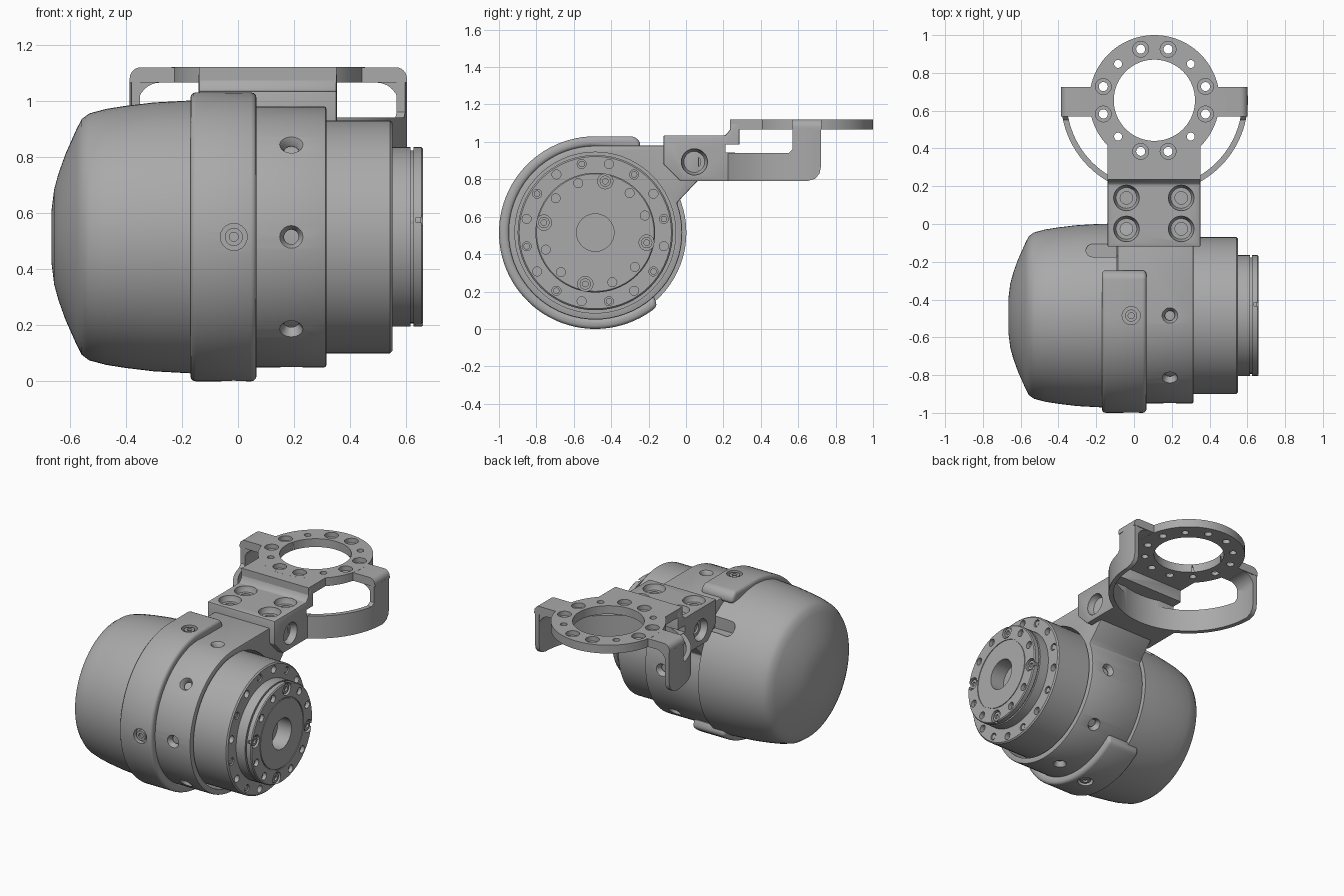
import bpy, bmesh
from math import sin, cos, radians, pi
from mathutils import Matrix, Vector

if "Cube" in bpy.data.objects:
    bpy.data.objects.remove(bpy.data.objects["Cube"], do_unlink=True)

CY, CZ = -0.485, 0.515        # motor axis, parallel to x
PX, PY = 0.108, 0.655         # centre of the mounting ring

grey = bpy.data.materials.new("machined grey")
grey.use_nodes = True
grey.diffuse_color = (0.4, 0.4, 0.4, 1)
grey.node_tree.nodes["Principled BSDF"].inputs["Base Color"].default_value = (0.4, 0.4, 0.4, 1)


# Helpers
def lathe(bm, profile, matrix, segs=24, closed=False):
    """Revolve (axial, radius) points around local z."""
    rings = []
    for h, r in profile:
        if r == 0:
            rings.append([bm.verts.new(matrix @ Vector((0, 0, h)))] * segs)
        else:
            rings.append([bm.verts.new(matrix @ Vector((r * cos(2 * pi * i / segs), r * sin(2 * pi * i / segs), h)))
                          for i in range(segs)])
    pairs = list(zip(rings, rings[1:]))
    if closed:
        pairs.append((rings[-1], rings[0]))
    for a, b in pairs:
        for i in range(segs):
            j = (i + 1) % segs
            corners = list(dict.fromkeys([a[i], a[j], b[j], b[i]]))
            bm.faces.new(corners)


def prism(bm, pts, lo, hi, axis):
    """Extrude a 2D outline along an axis."""
    place = {"x": lambda u, v, w: (w, u, v), "y": lambda u, v, w: (u, w, v), "z": lambda u, v, w: (u, v, w)}[axis]
    a = [bm.verts.new(place(u, v, lo)) for u, v in pts]
    b = [bm.verts.new(place(u, v, hi)) for u, v in pts]
    bm.faces.new(a)
    bm.faces.new(b[::-1])
    for i in range(len(pts)):
        j = (i + 1) % len(pts)
        bm.faces.new((a[i], a[j], b[j], b[i]))


def box(bm, x, y, z):
    prism(bm, [(x[0], y[0]), (x[1], y[0]), (x[1], y[1]), (x[0], y[1])], z[0], z[1], "z")


def make(name, build, *args, **kw):
    bm = bmesh.new()
    build(bm, *args, **kw)
    bmesh.ops.recalc_face_normals(bm, faces=bm.faces)
    mesh = bpy.data.meshes.new(name)
    bm.to_mesh(mesh)
    bm.free()
    mesh.materials.append(grey)
    ob = bpy.data.objects.new(name, mesh)
    bpy.context.collection.objects.link(ob)
    return ob


def bake(ob):
    bpy.context.view_layer.update()
    ev = ob.evaluated_get(bpy.context.evaluated_depsgraph_get())
    mesh = bpy.data.meshes.new_from_object(ev)
    ob.modifiers.clear()
    ob.data = mesh


def boolean(ob, other, op="DIFFERENCE"):
    m = ob.modifiers.new("cut", "BOOLEAN")
    m.operation, m.solver, m.object = op, "EXACT", other
    bake(ob)
    bpy.data.objects.remove(other, do_unlink=True)


def bevel(ob, width, segs=2):
    m = ob.modifiers.new("bevel", "BEVEL")
    m.width, m.segments, m.limit_method, m.angle_limit = width, segs, "ANGLE", radians(40)
    bake(ob)


def along_x(y=CY, z=CZ):
    return Matrix.Translation((0, y, z)) @ Matrix.Rotation(pi / 2, 4, "Y")


def radial(x, deg):
    return Matrix.Translation((x, CY, CZ)) @ Matrix.Rotation(radians(deg - 90), 4, "X")


def polar(r, deg, c=(CY, CZ)):
    return c[0] + r * cos(radians(deg)), c[1] + r * sin(radians(deg))


def many(bm, profile, matrices, segs=20):
    for m in matrices:
        lathe(bm, profile, m, segs)


def rod(lo, hi, r):
    return [(lo, 0), (lo, r), (hi, r), (hi, 0)]


# Motor housing: rounded rear cap with a small slot
dome = [(-.665, 0), (-.665, .09), (-.655, .17), (-.64, .225), (-.615, .295), (-.575, .385), (-.557, .42),
        (-.53, .44), (-.47, .456), (-.4, .467), (-.3, .479), (-.17, .486), (-.09, .487), (-.09, 0)]
housing = make("motor_housing", lathe, dome, along_x(), 72)
slot = [polar(.034, a, (-.22, -.14)) for a in range(90, 271, 20)] + [(0, -.174), (0, -.106)]
boolean(housing, make("slot_cutter", prism, slot, .81, 1.1, "z"))

# Motor body with a ring of bolt holes in its end face
body = make("motor_body", lathe, [(-.1, 0), (-.1, .415), (.542, .415), (.55, .407), (.55, 0)], along_x(), 72)
outer = [along_x(*polar(.374, 11.25 + 22.5 * i)) for i in range(16)]
boolean(body, make("hole_cutter", many, rod(.52, .6, .024), outer))
make("body_bolts", many, rod(.5, .546, .017), outer[::2])

# Output flange: groove in the rim, face groove, central bore, bolt holes
flange_profile = [(.54, 0), (.54, .32), (.615, .32), (.615, .308), (.625, .308), (.625, .32), (.654, .32),
                  (.66, .314), (.66, .228), (.655, .228), (.655, .222), (.66, .222), (.66, .1), (.56, .1), (.56, 0)]
flange = make("output_flange", lathe, flange_profile, along_x(), 72)
inner = [along_x(*polar(.28, 19 + 30 * i)) for i in range(12)]
notches = [m for i, m in enumerate(inner) if i % 3 == 2]
holes = [m for i, m in enumerate(inner) if i % 3 != 2]
boolean(flange, make("notch_cutter", many, rod(.635, .7, .041), notches))
boolean(flange, make("hole_cutter", many, rod(.635, .7, .024), holes))
make("flange_bolts", many, [(.6, 0), (.6, .03), (.652, .03), (.652, .015), (.64, .015), (.64, 0)], notches)

# Clamp ring with the web that carries the bracket
ring_outline = [polar(.465, 90 + a) for a in range(0, 292, 5)] + [(-.024, .70), (.07, .80), (.07, CZ + .465)]
ring = make("clamp_ring", prism, ring_outline, -.088, .315, "x")
bevel(ring, .008)
boolean(ring, make("bore_cutter", lathe, rod(.15, .4, .43), along_x(), 72))
ring_holes = [radial(.19, a) for a in range(90, 361, 45)]
boolean(ring, make("hole_cutter", many, [(.425, 0), (.425, .026), (.44, .026), (.472, .046), (.5, .046), (.5, 0)],
                   ring_holes))

# Clamp band wrapped around most of the ring, with a flat tab on top
band_outline = [polar(.515, a) for a in range(90, 314, 4)] + [polar(.46, a) for a in range(313, 89, -4)]
band_outline += [(-.245, CZ + .44), (-.245, CZ + .485), (-.275, CZ + .515)]
band = make("clamp_band", prism, band_outline, -.17, .066, "x")
bevel(band, .022, 3)
band_holes = [radial(-.015, a) for a in (90, 180, 270)]
boolean(band, make("hole_cutter", many, rod(.485, .6, .048), band_holes))
screws = make("band_screws", many, rod(.45, .508, .032), band_holes)
for i in range(3):
    boolean(screws, make("slot_cutter", lathe, rod(.495, .6, .016), band_holes[i]))

# Bracket: block and the step up to the mounting plate
block = [(-.12, 1.035), (-.12, .88), (-.03, .79), (.285, .79), (.285, 1.1), (.24, 1.1), (.235, 1.065), (.21, 1.035)]
bracket = make("bracket", prism, block, -.14, .352, "x")
bevel(bracket, .007)
at_ring = Matrix.Translation((PX, PY, 0))
boolean(bracket, make("arch_cutter", lathe, rod(.7, .985, .465), at_ring, 96))
boolean(bracket, make("gap_cutter", box, (-.5, .7), (.21, .5), (.942, .985)))

# Curved side arms rising to the wings
arms = make("arms", lathe, [(.7, .465), (.7, .495), (1.2, .495), (1.2, .465)], at_ring, 96, closed=True)
arm_side = [(.172, .791), (.65, .791), (.69, .803), (.714, .83), (.722, .87), (.722, 1.075), (.57, 1.075),
            (.57, .96), (.55, .94), (.172, .94)]
boolean(arms, make("arm_shape", prism, arm_side, -1, 1, "x"), "INTERSECT")
boolean(bracket, arms, "UNION")

# Mounting plate: ring, neck and wings with rounded outer edges
plate = make("mounting_plate", lathe, rod(1.065, 1.12, .345), at_ring, 96)
boolean(plate, make("neck", box, (-.139, .351), (.236, .6), (1.0652, 1.1198)), "UNION")
w = .494
wing = [(PX - w, 1.0655)] + [polar(.04, a, (PX - w + .04, 1.0795)) for a in range(180, 89, -15)]
wing += [polar(.04, a, (PX + w - .04, 1.0795)) for a in range(90, -1, -15)] + [(PX + w, 1.0655)]
boolean(plate, make("wings", prism, wing, .568, .724, "y"), "UNION")

# Inner fillets where the wings meet the arms
for s in (-1, 1):
    fillet = [(PX + s * .475, 1.075), (PX + s * .475, .985)]
    fillet += [(PX + s * (.385 + .08 * cos(radians(a))), .985 + .08 * sin(radians(a))) for a in range(0, 91, 15)]
    fillet += [(PX + s * .385, 1.075)]
    boolean(plate, make("fillet", prism, fillet, .575, .718, "y"), "UNION")

# Plate openings
boolean(plate, make("bore_cutter", lathe, rod(1, 1.2, .215), at_ring, 96))
big = [Matrix.Translation((*polar(.28, q + d, (PX, PY)), 0)) for q in (0, 90, 180, 270) for d in (-15, 15)]
small = [Matrix.Translation((*polar(.272, q, (PX, PY)), 0)) for q in (45, 135, 225, 315)]
boolean(plate, make("hole_cutter", many, [(1, 0), (1, .024), (1.09, .024), (1.09, .042), (1.2, .042), (1.2, 0)], big))
boolean(plate, make("hole_cutter", many, rod(1, 1.2, .021), small))

# Block bolt holes: four from above, one on each side
tops = [Matrix.Translation((x, y, 0)) for x in (-.04, .25) for y in (-.026, .138)]
sink = [(.96, 0), (.96, .033), (1.0, .033), (1.0, .055), (1.03, .068), (1.1, .068), (1.1, 0)]
boolean(bracket, make("hole_cutter", many, sink, tops, 28))
for side, x in ((1, .352), (-1, -.14)):
    m = Matrix.Translation((x, .045, .893)) @ Matrix.Rotation(side * pi / 2, 4, "Y")
    sink = [(-.1, 0), (-.1, .034), (-.04, .034), (-.04, .055), (-.01, .07), (.05, .07), (.05, 0)]
    boolean(bracket, make("hole_cutter", lathe, sink, m, 28))

# Smooth shading with sharp edges kept
for ob in bpy.context.collection.objects:
    if ob.type == "MESH" and grey.name in ob.data.materials:
        bpy.ops.object.select_all(action="DESELECT")
        ob.select_set(True)
        bpy.context.view_layer.objects.active = ob
        bpy.ops.object.shade_smooth_by_angle(angle=radians(32))
